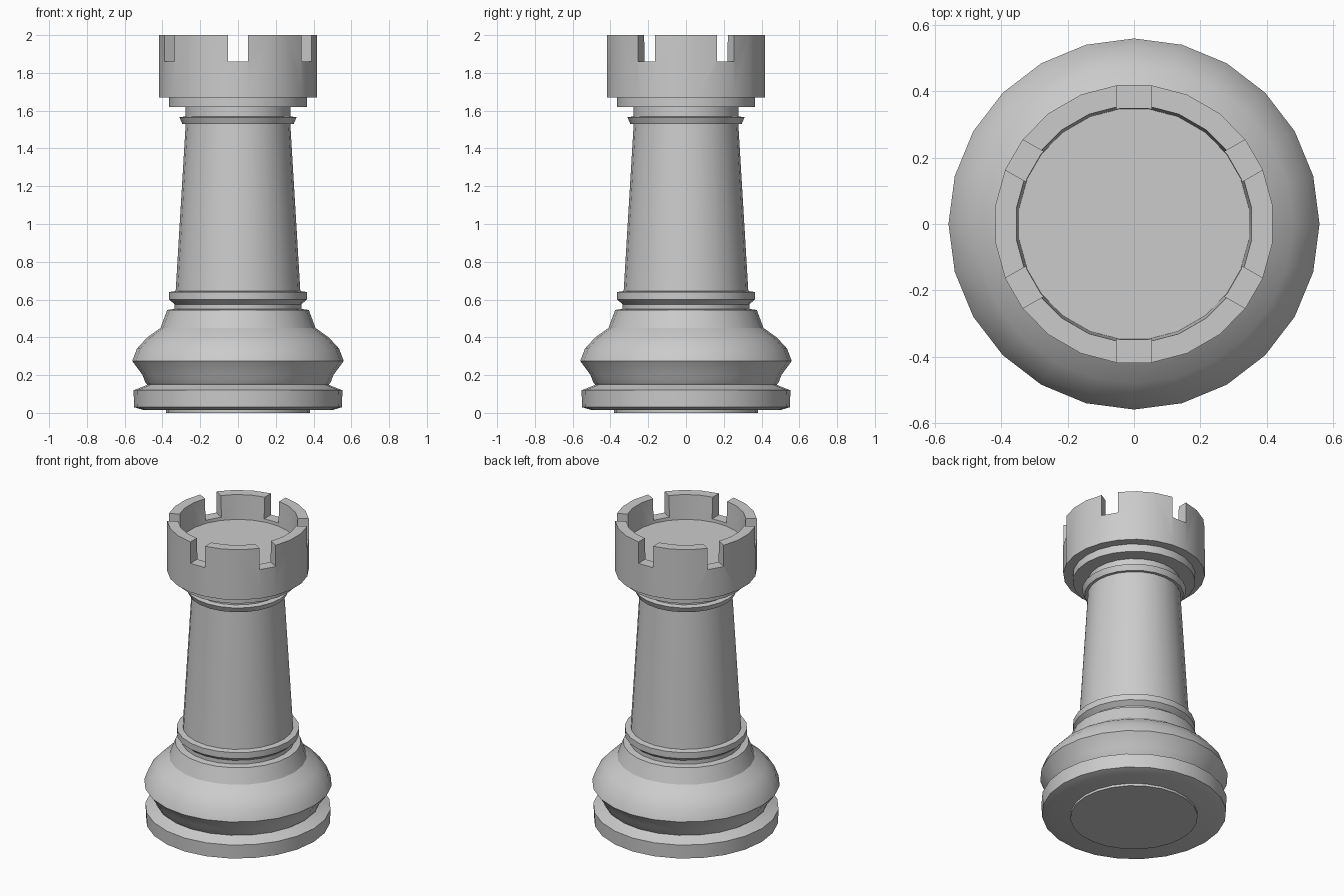
import bpy, bmesh
from math import cos, sin, pi, radians
from mathutils import Matrix

if "Cube" in bpy.data.objects:
    bpy.data.objects.remove(bpy.data.objects["Cube"])


def lathe(name, profile, angles):
    """Revolve an (r, z) profile from axis to axis around z."""
    bm = bmesh.new()
    rings = []
    for r, z in profile:
        if r == 0:
            rings.append([bm.verts.new((0, 0, z))])
        else:
            rings.append([bm.verts.new((r * cos(a), r * sin(a), z)) for a in angles])
    n = len(angles)
    for lo, hi in zip(rings, rings[1:]):
        for i in range(n):
            j = (i + 1) % n
            if len(lo) == 1:
                bm.faces.new((lo[0], hi[j], hi[i]))
            elif len(hi) == 1:
                bm.faces.new((lo[i], lo[j], hi[0]))
            else:
                bm.faces.new((lo[i], lo[j], hi[j], hi[i]))
    bmesh.ops.recalc_face_normals(bm, faces=bm.faces)
    mesh = bpy.data.meshes.new(name)
    bm.to_mesh(mesh)
    bm.free()
    ob = bpy.data.objects.new(name, mesh)
    bpy.context.collection.objects.link(ob)
    return ob


def smooth(ob):
    bpy.ops.object.select_all(action='DESELECT')
    ob.select_set(True)
    bpy.context.view_layer.objects.active = ob
    bpy.ops.object.shade_smooth_by_angle(angle=radians(32))


ROUND = [2 * pi * i / 24 for i in range(24)]

# Bottom pad, foot disc, bulging base, collar, tapered column and neck
smooth(lathe("bottom_pad", [(0, 0), (0.38, 0), (0.38, 0.02), (0, 0.02)], ROUND))
smooth(lathe("body", [
    (0, 0.015), (0.5, 0.015), (0.55, 0.03), (0.553, 0.12), (0.50, 0.14),
    (0.48, 0.15), (0.49, 0.16), (0.505, 0.20), (0.56, 0.275), (0.535, 0.34),
    (0.48, 0.40), (0.41, 0.45), (0.375, 0.545), (0.335, 0.55), (0.335, 0.575),
    (0.365, 0.60), (0.365, 0.64), (0.33, 0.645), (0.277, 1.53), (0.295, 1.53),
    (0.31, 1.565), (0.277, 1.57), (0.277, 1.62), (0.365, 1.62), (0.365, 1.68),
    (0, 1.68)], ROUND))

# Crown: edges line up with the six notches
crown_angles = [radians(60 * k + 30 + d) for k in range(6) for d in (-7, 7, 22.3, 37.7)]
crown = lathe("crown", [
    (0, 1.67), (0.422, 1.67), (0.422, 2.0), (0.358, 2.0), (0.35, 1.84), (0, 1.84)],
    crown_angles)

# Three bars across the crown cut the six notches
for k in range(3):
    bm = bmesh.new()
    bmesh.ops.create_cube(bm, size=1, matrix=Matrix.Rotation(radians(30 + 60 * k), 4, 'Z')
                          @ Matrix.Translation((0, 0, 2.01))
                          @ Matrix.Diagonal((1.2, 0.105, 0.3, 1)))
    mesh = bpy.data.meshes.new("notch_cutter")
    bm.to_mesh(mesh)
    bm.free()
    cutter = bpy.data.objects.new("notch_cutter", mesh)
    bpy.context.collection.objects.link(cutter)
    cutter.hide_render = True
    mod = crown.modifiers.new("notch", 'BOOLEAN')
    mod.operation = 'DIFFERENCE'
    mod.solver = 'EXACT'
    mod.object = cutter
    bpy.context.view_layer.objects.active = crown
    bpy.ops.object.modifier_apply(modifier=mod.name)
    bpy.data.objects.remove(cutter)
smooth(crown)
